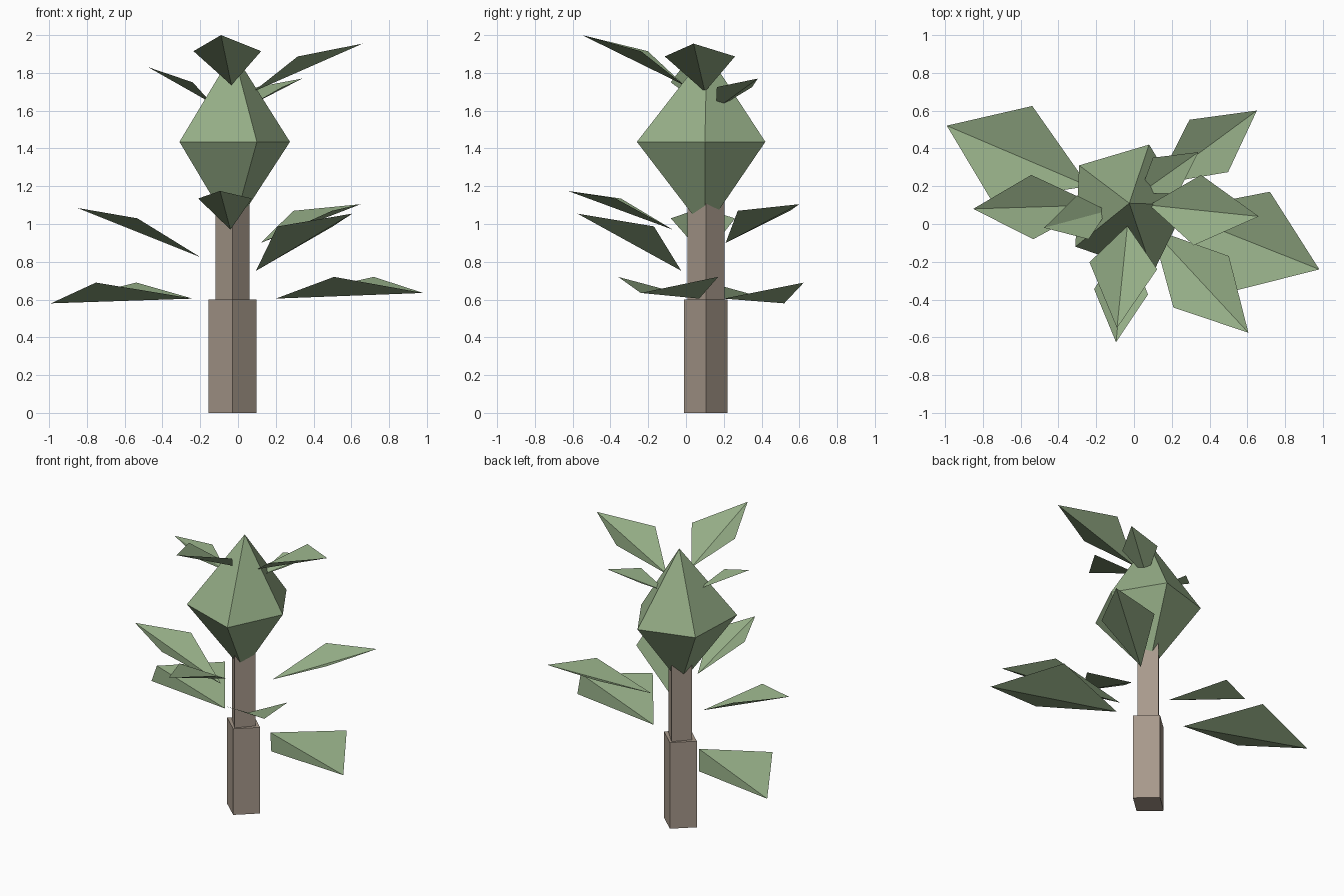
import bpy
from math import cos, sin, tau
from mathutils import Vector


def material(name, color):
    m = bpy.data.materials.new(name)
    m.diffuse_color = (*color, 1)
    return m


BARK = material("bark", (0.39, 0.32, 0.26))
GREEN = material("leaf_green", (0.30, 0.42, 0.24))
CX, CY = -0.03, 0.105


def build(name, verts, faces, mat):
    me = bpy.data.meshes.new(name)
    me.from_pydata([tuple(v) for v in verts], [], faces)
    me.materials.append(mat)
    ob = bpy.data.objects.new(name, me)
    bpy.context.collection.objects.link(ob)
    return ob


def ring(n, rx, ry, z):
    return [(CX + rx * cos(tau * i / n), CY + ry * sin(tau * i / n), z) for i in range(n)]


# Square trunk sections, corner facing front
def trunk(name, rx, ry, z0, z1):
    sides = [(i, (i + 1) % 4, (i + 1) % 4 + 4, i + 4) for i in range(4)]
    build(name, ring(4, rx, ry, z0) + ring(4, rx, ry, z1),
          sides + [(3, 2, 1, 0), (4, 5, 6, 7)], BARK)


trunk("lower_trunk", 0.127, 0.115, 0, 0.6)
trunk("upper_trunk", 0.09, 0.098, 0.6, 1.2)

# Five-sided double-pyramid crown, slightly uneven
belt = [(0.275, 0.1, 1.435), (0.08, 0.42, 1.435), (-0.29, 0.31, 1.435),
        (-0.31, -0.12, 1.435), (0.10, -0.26, 1.435)]
crown_faces = []
for i in range(5):
    j = (i + 1) % 5
    crown_faces += [(i, j, 5), (j, i, 6)]
build("crown", belt + [(-0.025, 0.11, 1.91), (-0.03, 0.1, 0.965)], crown_faces, GREEN)


# Kite-shaped leaf folded along its midrib
def leaf(name, base, tip, t, half_width, side_z):
    b, p = Vector(base), Vector(tip)
    d = p - b
    across = Vector((-d.y, d.x, 0)).normalized() * half_width
    mid = b + d * t
    mid.z = side_z
    build(name, [b, mid - across, p, mid + across], [(0, 1, 2), (0, 2, 3)], GREEN)


# base, tip, widest position, half width, height of the side corners
leaves = [
    ((-0.24, 0.20, 0.605), (-0.99, 0.52, 0.58), 0.54, 0.273, 0.69),
    ((0.20, 0.07, 0.605), (0.98, -0.24, 0.635), 0.53, 0.285, 0.72),
    ((-0.20, 0.10, 0.825), (-0.85, 0.08, 1.085), 0.52, 0.17, 1.03),
    ((0.095, -0.025, 0.752), (0.605, -0.575, 1.055), 0.51, 0.20, 0.987),
    ((0.12, 0.21, 0.90), (0.65, 0.60, 1.105), 0.52, 0.172, 1.07),
    ((-0.04, -0.07, 0.97), (-0.095, -0.625, 1.175), 0.52, 0.143, 1.135),
    ((0.08, 0.10, 1.70), (0.66, 0.04, 1.955), 0.44, 0.187, 1.887),
    ((-0.035, -0.01, 1.735), (-0.09, -0.55, 2.0), 0.39, 0.18, 1.915),
    ((-0.14, 0.07, 1.64), (-0.475, -0.02, 1.83), 0.39, 0.12, 1.75),
    ((0.03, 0.16, 1.61), (0.34, 0.38, 1.77), 0.44, 0.115, 1.725),
]
for i, args in enumerate(leaves):
    leaf(f"leaf_{i + 1}", *args)
